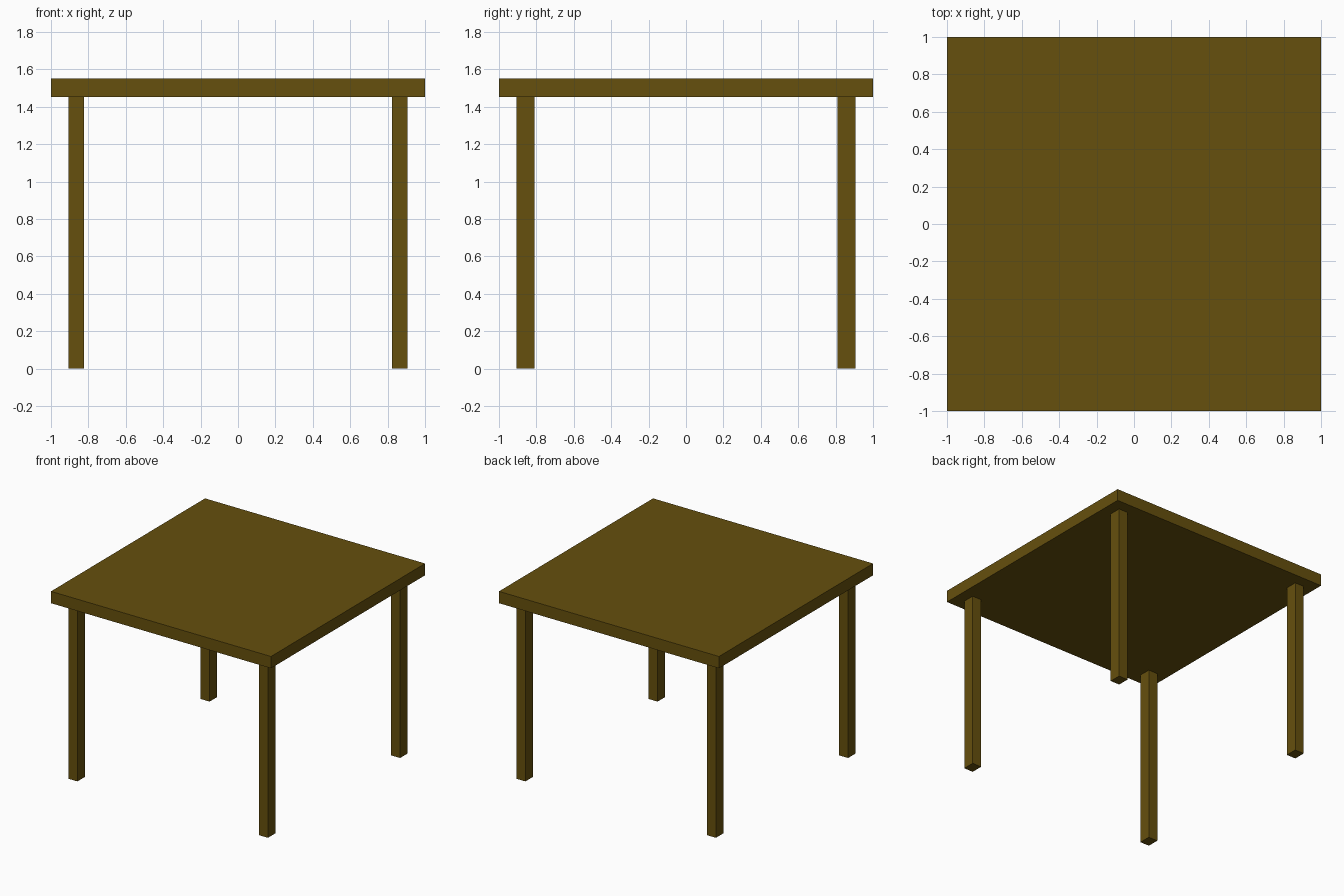
import bpy

if "Cube" in bpy.data.objects:
    bpy.data.objects.remove(bpy.data.objects["Cube"])

wood = bpy.data.materials.new("wood")
wood.diffuse_color = (0.133, 0.08, 0.004, 1)
wood.use_nodes = True
wood.node_tree.nodes["Principled BSDF"].inputs["Base Color"].default_value = wood.diffuse_color


def box(name, center, size):
    bpy.ops.mesh.primitive_cube_add(size=1, location=center)
    obj = bpy.context.object
    obj.name = name
    obj.scale = size
    bpy.ops.object.transform_apply(location=False, rotation=False, scale=True)
    obj.data.materials.append(wood)
    return obj


TOP_Z, UNDERSIDE_Z = 1.55, 1.453
LEG_X, LEG_Y = 0.866, 0.858

# Square table top
box("table_top", (0, 0, (TOP_Z + UNDERSIDE_Z) / 2), (2, 2, TOP_Z - UNDERSIDE_Z))

# Four rectangular legs, slightly inset from the edges
for side, sx in (("left", -1), ("right", 1)):
    for end, sy in (("front", -1), ("back", 1)):
        box(f"{end}_{side}_leg", (sx * LEG_X, sy * LEG_Y, UNDERSIDE_Z / 2),
            (0.083, 0.098, UNDERSIDE_Z))
